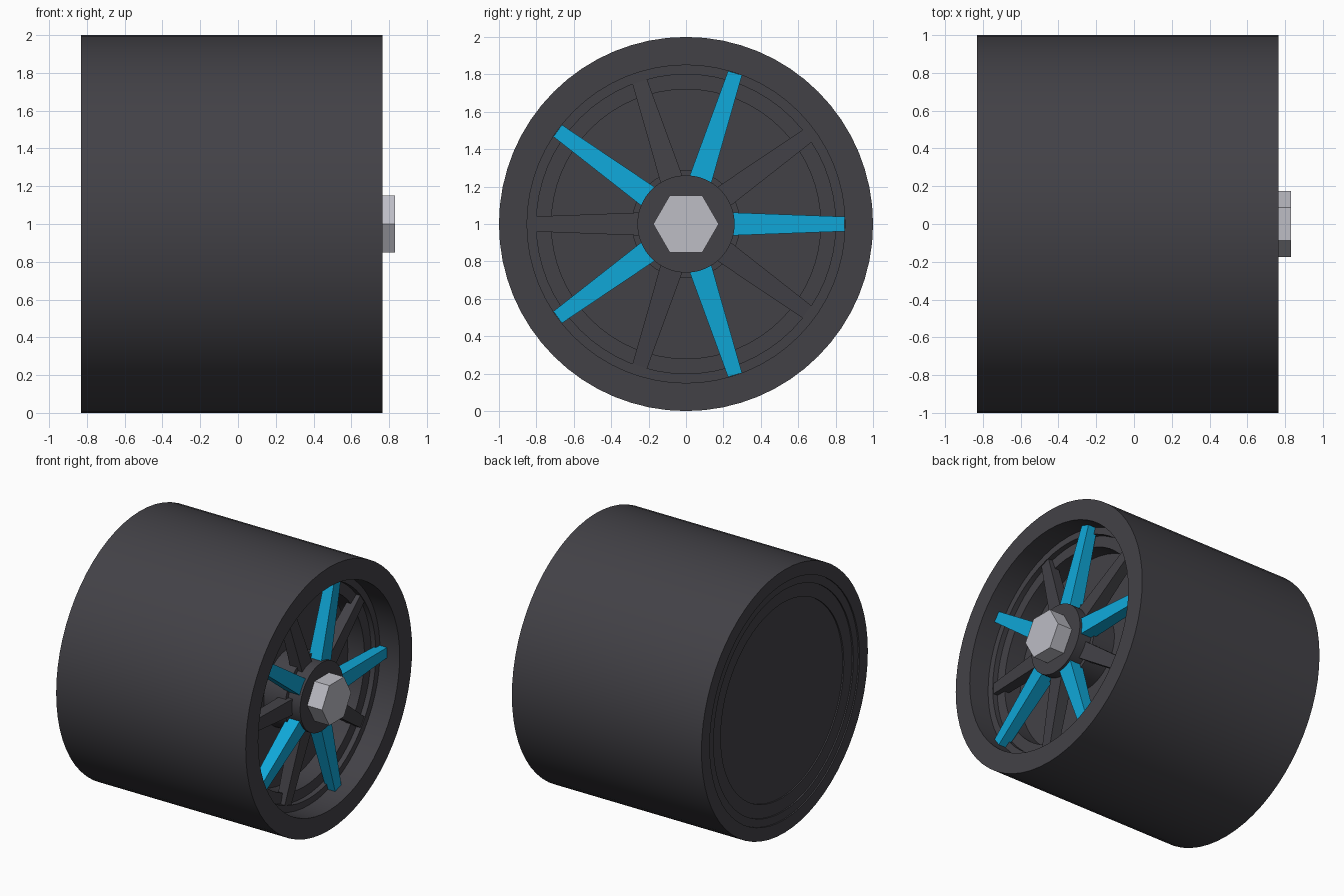
import bpy, bmesh, math
from mathutils import Matrix

cube = bpy.data.objects.get("Cube")
if cube:
    bpy.data.objects.remove(cube, do_unlink=True)


def material(name, rgb):
    m = bpy.data.materials.new(name)
    m.use_nodes = True
    m.diffuse_color = (*rgb, 1)
    bsdf = next(n for n in m.node_tree.nodes if n.type == 'BSDF_PRINCIPLED')
    bsdf.inputs["Base Color"].default_value = (*rgb, 1)
    return m


DARK = material("dark_grey", (0.055, 0.053, 0.062))
BLUE = material("bright_blue", (0.005, 0.39, 0.69))
STEEL = material("light_grey", (0.51, 0.51, 0.56))
CENTRE = Matrix.Translation((0, 0, 1))


def finish(name, bm, mat, smooth=True):
    bmesh.ops.recalc_face_normals(bm, faces=bm.faces)
    mesh = bpy.data.meshes.new(name)
    bm.to_mesh(mesh)
    bm.free()
    mesh.materials.append(mat)
    obj = bpy.data.objects.new(name, mesh)
    bpy.context.collection.objects.link(obj)
    if smooth:
        bpy.ops.object.select_all(action='DESELECT')
        obj.select_set(True)
        bpy.context.view_layer.objects.active = obj
        bpy.ops.object.shade_smooth_by_angle(angle=math.radians(30))
    return obj


def lathe(name, profile, mat, sides=64, smooth=True):
    """Turn (radius, x) points round the axle and cap both ends."""
    bm = bmesh.new()
    loops = []
    for r, x in profile:
        angles = [2 * math.pi * i / sides for i in range(sides)]
        loops.append([bm.verts.new((x, r * math.cos(a), r * math.sin(a))) for a in angles])
    for a, b in zip(loops, loops[1:]):
        for i in range(sides):
            j = (i + 1) % sides
            bm.faces.new((a[i], a[j], b[j], b[i]))
    bm.faces.new(loops[0])
    bm.faces.new(loops[-1])
    bm.transform(CENTRE)
    return finish(name, bm, mat, smooth)


def spoke(name, angle, mat, hub_x, tip_x, depth):
    """Tapered bar from the hub to the rim, thinner at the tip."""
    bm = bmesh.new()
    ends = []
    for r, half, x, d in ((0.2, 0.063, hub_x, depth), (0.848, 0.039, tip_x, depth * 0.7)):
        corners = ((x, -half), (x, half), (x - d, half), (x - d, -half))
        ends.append([bm.verts.new((px, r, pz)) for px, pz in corners])
    a, b = ends
    bm.faces.new(a)
    bm.faces.new(b)
    for i in range(4):
        j = (i + 1) % 4
        bm.faces.new((a[i], a[j], b[j], b[i]))
    bm.transform(CENTRE @ Matrix.Rotation(angle, 4, 'X'))
    return finish(name, bm, mat, smooth=False)


# Tyre and stepped rim, from the outer dish to the recessed inner face
lathe("tyre_and_rim", [
    (0.72, 0.42), (0.72, 0.56), (0.80, 0.56), (0.80, 0.60), (0.85, 0.60), (0.85, 0.765),
    (1, 0.765), (1, -0.83),
    (0.9, -0.83), (0.9, -0.82), (0.84, -0.82), (0.84, -0.81), (0.74, -0.81), (0.74, -0.80),
], DARK)

# Hub core, cap and wheel nut
lathe("hub_core", [(0.29, 0.40), (0.29, 0.60)], DARK)
lathe("hub_cap", [(0.26, 0.58), (0.26, 0.705)], DARK)
lathe("wheel_nut", [(0.175, 0.69), (0.175, 0.83)], STEEL, sides=6, smooth=False)

# Alternating spokes: blue ones stand in front of the dark ones
for k in range(5):
    turn = math.radians(72 * k)
    spoke(f"blue_spoke_{k + 1}", turn, BLUE, 0.69, 0.66, 0.11)
    spoke(f"dark_spoke_{k + 1}", turn + math.radians(36), DARK, 0.64, 0.59, 0.10)
